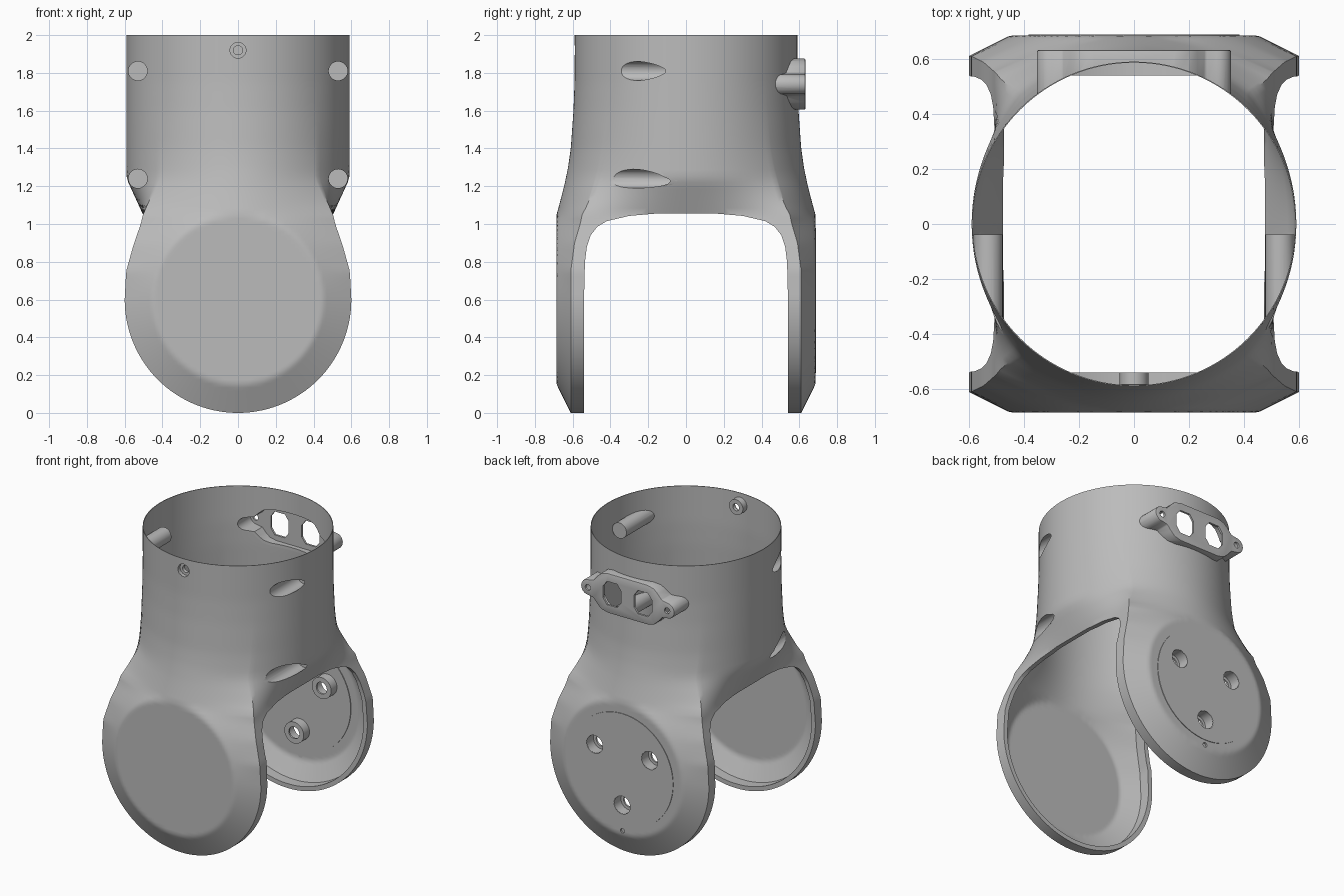
import bpy, bmesh, math

if "Cube" in bpy.data.objects:
    bpy.data.objects.remove(bpy.data.objects["Cube"], do_unlink=True)

grey = bpy.data.materials.new("plain_grey")
grey.use_nodes = True
grey.diffuse_color = (0.5, 0.5, 0.5, 1)
grey.node_tree.nodes["Principled BSDF"].inputs["Base Color"].default_value = (0.5, 0.5, 0.5, 1)

RADIUS, LOBE, CENTRE, FLAT, FACE = 0.59, 0.6, 0.6, 0.45, 0.685


def make(name, verts, faces):
    mesh = bpy.data.meshes.new(name)
    mesh.from_pydata(verts, [], faces)
    bm = bmesh.new()
    bm.from_mesh(mesh)
    bmesh.ops.recalc_face_normals(bm, faces=bm.faces)
    bm.to_mesh(mesh)
    bm.free()
    mesh.materials.append(grey)
    obj = bpy.data.objects.new(name, mesh)
    bpy.context.collection.objects.link(obj)
    return obj


def rings(name, loops, closed=False):
    """Skin equal point loops, capping the ends or joining last to first."""
    n, m = len(loops[0]), len(loops)
    faces = [(a * n + i, a * n + (i + 1) % n, (a + 1) % m * n + (i + 1) % n, (a + 1) % m * n + i)
             for a in range(m if closed else m - 1) for i in range(n)]
    if not closed:
        faces += [tuple(range(n)), tuple(range((m - 1) * n, m * n))]
    return make(name, [p for loop in loops for p in loop], faces)


def prism_y(name, pts, a, b):
    return rings(name, [[(x, y, z) for x, z in pts] for y in (a, b)])


def circle(x, z, r, n=32):
    return [(x + r * math.cos(math.tau * i / n), z + r * math.sin(math.tau * i / n)) for i in range(n)]


def lathe_y(name, x, z, profile):
    """Closed (radius, y) profile turned round a front-to-back axis."""
    return rings(name, [[(px, y, pz) for px, pz in circle(x, z, r)] for r, y in profile], True)


def bake(obj):
    bpy.context.view_layer.update()
    graph = bpy.context.evaluated_depsgraph_get()
    mesh = bpy.data.meshes.new_from_object(obj.evaluated_get(graph))
    obj.modifiers.clear()
    obj.data = mesh


def boolean(obj, other, operation="DIFFERENCE", keep=False):
    mod = obj.modifiers.new("cut", "BOOLEAN")
    mod.object, mod.operation, mod.solver = other, operation, "EXACT"
    bake(obj)
    if not keep:
        bpy.data.objects.remove(other, do_unlink=True)


def table(z, pts):
    if z <= pts[0][0]:
        return pts[0][1]
    for (a, u), (b, v) in zip(pts, pts[1:]):
        if z <= b:
            return u + (v - u) * (z - a) / (b - a)
    return pts[-1][1]


def outline(z, inset=0):
    """Half width of a lobe at a height."""
    if z < CENTRE:
        return math.sqrt(max((LOBE - inset) ** 2 - (z - CENTRE) ** 2, 1e-6))
    return table(z, [(0.6, 0.6), (0.75, 0.592), (0.88, 0.556), (1.0, 0.515), (1.05, 0.503)]) - inset


def dish(x, z):
    """Depth of a lobe face: a flat round middle sloping back to the rim."""
    rim = table(z, [(0.75, 0.61), (0.9, 0.59), (1.0, 0.56), (1.1, 0.54)])
    rise = min(z, 1.05) - CENTRE
    slope = (math.hypot(x, rise) - FLAT) / (math.hypot(outline(z), rise) - FLAT)
    return FACE - (FACE - rim) * min(1, max(0, slope))


# Sleeve section: a round tube above, blending into two flat-faced lobes
def section(z, inset, wall, radius, steps=18):
    w = outline(z, inset)
    bx = table(z, [(1.05, 1), (1.24, 0)])
    by = table(z, [(1.05, 1), (1.12, 0.8), (1.2, 0.58), (1.3, 0.36), (1.4, 0.21), (1.6, 0.06), (1.75, 0)])
    quarter = []
    for i in range(3 * steps + 1):
        if i <= steps:
            t = math.pi / 4 * i / steps
            x, y = w, (dish(w, z) - wall) * i / steps
        else:
            t = math.pi / 4 * (1 + (i - steps) / (2 * steps))
            x = w * math.cos(t) / math.cos(math.pi / 4)
            y = dish(x, z) - wall
        cx, cy = radius * math.cos(t), radius * math.sin(t)
        quarter.append((max(0, cx + (x - cx) * bx), cy + (y - cy) * by))
    half = quarter + [(-x, y) for x, y in quarter[-2::-1]]
    return [(x, y, z) for x, y in half + [(x, -y) for x, y in half[-2:0:-1]]]


def sleeve(name, inset, wall, radius, top):
    low = inset + 0.0005
    zs = [low + (CENTRE - low) * (1 - math.cos(math.pi / 2 * i / 30)) for i in range(30)]
    zs += [CENTRE + 0.45 * i / 20 for i in range(20)]
    zs += [1.05 + (top - 1.05) * i / 28 for i in range(29)]
    return rings(name, [section(z, inset, wall, radius) for z in zs])


# Thin shell, with a thicker lip left standing round the lobes
envelope = sleeve("envelope", 0, 0, RADIUS, 2)
body = sleeve("sleeve_body", 0, 0, RADIUS, 2)
boolean(body, sleeve("core", 0.03, 0.012, RADIUS - 0.004, 2.05))

# Arched opening through both sides
arch = [(0.54, -0.1), (0.54, 0.6), (0.535, 0.8), (0.525, 0.88), (0.505, 0.94), (0.47, 0.985),
        (0.42, 1.015), (0.3, 1.043), (0.15, 1.056)]
arch += [(-y, z) for y, z in reversed(arch)]
boolean(body, rings("arch", [[(x, y, z) for y, z in arch] for x in (-1, 1)]))

# Blind screw pockets running back from the front of the tube
for side, label in ((1, "left"), (-1, "right")):
    for z, level in ((1.81, "upper"), (1.24, "lower")):
        x = side * 0.53
        pocket = prism_y(f"{level}_{label}_pocket", circle(x, z, 0.053), -0.8, -0.038)
        boolean(pocket, envelope, "INTERSECT", keep=True)
        for target in (pocket, body):
            boolean(target, prism_y("drill", circle(x, z, 0.05), -0.9, -0.043))
bpy.data.objects.remove(envelope, do_unlink=True)

# Small counterbored boss at the front of the rim
boolean(body, prism_y("drill", circle(0, 1.92, 0.043), -0.7, -0.5))
lathe_y("front_rim_boss", 0, 1.92, [(0.052, -0.584), (0.052, -0.54), (0.024, -0.54),
                                    (0.024, -0.565), (0.042, -0.565), (0.042, -0.588)])

# Round mounting plate in the back lobe with three counterbored bosses
plate = prism_y("back_mounting_disc", circle(0, 0.594, 0.384, 64), 0.668, 0.689)
for k in range(3):
    a = math.radians(-90 + 120 * k)
    x, z = 0.24 * math.cos(a), 0.594 + 0.24 * math.sin(a)
    for target in (plate, body):
        boolean(target, prism_y("drill", circle(x, z, 0.062), 0.5, 0.8))
    lathe_y(f"back_disc_boss_{k + 1}", x, z, [(0.073, 0.68), (0.073, 0.605), (0.04, 0.605),
                                              (0.04, 0.617), (0.06, 0.617), (0.06, 0.688)])
boolean(body, prism_y("drill", circle(0, 0.176, 0.016, 16), 0.5, 0.8))

# Two-window socket bracket with screw ears: a hollow boss standing on the tube
MID, EAR = 1.74, 0.3
half = [(EAR + 0.053 * math.cos(a), 0.053 * math.sin(a)) for a in (math.pi / 12 * i for i in range(7))]
half += [(0.26, 0.06), (0.23, 0.095), (0.2, 0.122), (0.15, 0.135)]
half += [(-x, z) for x, z in reversed(half)]
edge = half + [(x, -z) for x, z in half[-2:0:-1]]
bracket = prism_y("socket_bracket", [(x, MID + z) for x, z in edge], 0.4, 0.632)
bevel = bracket.modifiers.new("round", "BEVEL")
bevel.width, bevel.segments, bevel.limit_method = 0.006, 2, "ANGLE"
bake(bracket)
boolean(bracket, rings("bore", [[(x, y, z) for x, y in circle(0, 0, 0.588, 128)] for z in (1.5, 2)]))
window = [(0.068, 0.04), (0.038, 0.08), (-0.038, 0.08), (-0.068, 0.04)]
window += [(-x, -z) for x, z in window]
for target in (bracket, body):
    boolean(target, prism_y("hollow", [(x * 0.96, MID + z * 0.86) for x, z in edge], 0.3, 0.618))
for side in (1, -1):
    boolean(bracket, prism_y("window", [(side * 0.117 + x, MID + z) for x, z in window], 0.4, 0.8))
    boolean(bracket, prism_y("drill", circle(side * EAR, MID, 0.02), 0.4, 0.8))

# Smooth shading with crisp edges
bpy.ops.object.select_all(action="DESELECT")
for obj in bpy.context.scene.objects:
    if obj.type == "MESH":
        obj.select_set(True)
        bpy.context.view_layer.objects.active = obj
bpy.ops.object.shade_smooth_by_angle(angle=math.radians(30))
